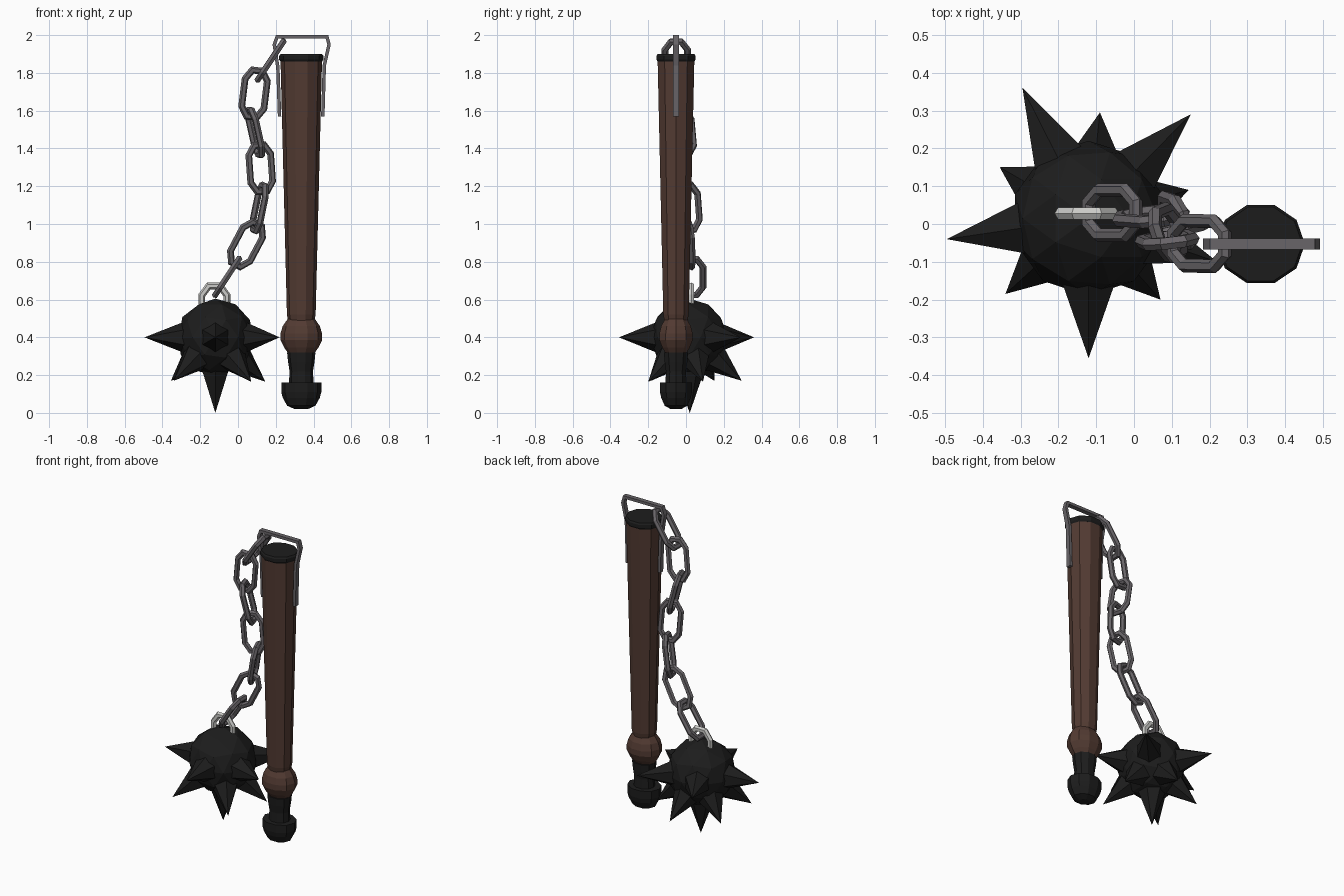
import bpy, bmesh, math
from mathutils import Vector, Matrix

if "Cube" in bpy.data.objects:
    bpy.data.objects.remove(bpy.data.objects["Cube"])


def mat(name, rgb):
    m = bpy.data.materials.new(name)
    m.diffuse_color = (*rgb, 1)
    m.use_nodes = True
    m.node_tree.nodes["Principled BSDF"].inputs["Base Color"].default_value = m.diffuse_color
    return m


WOOD = mat("brown wood", (0.085, 0.043, 0.032))
BLACK = mat("black iron", (0.012, 0.012, 0.012))
STEEL = mat("grey steel", (0.14, 0.13, 0.14))
BRIGHT = mat("bright steel", (0.6, 0.6, 0.58))


def finish(name, bm, material):
    bmesh.ops.recalc_face_normals(bm, faces=bm.faces)
    me = bpy.data.meshes.new(name)
    bm.to_mesh(me)
    bm.free()
    me.materials.append(material)
    ob = bpy.data.objects.new(name, me)
    bpy.context.collection.objects.link(ob)
    return ob


def skin(bm, rings, closed):
    """Join rings of vertices with quads, capping the ends if open."""
    n = len(rings[0])
    for i in range(len(rings) if closed else len(rings) - 1):
        a, b = rings[i], rings[(i + 1) % len(rings)]
        for j in range(n):
            k = (j + 1) % n
            bm.faces.new((a[j], a[k], b[k], b[j]))
    if not closed:
        bm.faces.new(rings[0])
        bm.faces.new(rings[-1])


def turned(name, profile, material, yscale):
    """Ten-sided turned part on the handle axis, profile = (radius, z)."""
    bm = bmesh.new()
    rings = []
    for r, z in profile:
        rings.append([bm.verts.new((0.335 + r * math.cos(t * math.tau / 10),
                                    -0.053 + r * yscale * math.sin(t * math.tau / 10), z))
                      for t in range(10)])
    skin(bm, rings, False)
    return finish(name, bm, material)


def sweep(name, pts, section, matrix, material, closed):
    """Sweep a section along a flat mitred path; matrix places the path plane."""
    bm = bmesh.new()
    pts = [Vector(p) for p in pts]
    n = len(pts)
    rings = []
    for i, p in enumerate(pts):
        before = pts[i - 1] if closed or i > 0 else 2 * p - pts[1]
        after = pts[(i + 1) % n] if closed or i < n - 1 else 2 * p - pts[i - 1]
        d0, d1 = (p - before).normalized(), (after - p).normalized()
        t = (d0 + d1).normalized()
        side = Vector((-t.y, t.x)) / max(0.5, t.dot(d1))
        rings.append([bm.verts.new(matrix @ Vector((p.x + side.x * s, p.y + side.y * s, h)))
                      for s, h in section])
    skin(bm, rings, closed)
    return finish(name, bm, material)


def tube(r):
    return [(r * math.cos(k * math.tau / 6), r * math.sin(k * math.tau / 6)) for k in range(6)]


def link(name, top, bottom, turn, material, width=0.155, r=0.018):
    """Long eight-cornered chain link between two outer ends."""
    top, bottom = Vector(top), Vector(bottom)
    axis = (top - bottom).normalized()
    turn = math.radians(turn)
    normal = Vector((math.cos(turn), math.sin(turn), 0))
    normal = (normal - axis * normal.dot(axis)).normalized()
    m = Matrix((axis, normal.cross(axis), normal)).transposed().to_4x4()
    m.translation = (top + bottom) / 2
    a, w = (top - bottom).length / 2 - r, width / 2 - r
    quarter = [(a, 0.45 * w), (a - 0.05, w)]
    pts = quarter + [(-x, y) for x, y in reversed(quarter)]
    pts += [(-x, -y) for x, y in pts]
    return sweep(name, pts, tube(r), m, material, True)


# Handle
turned("wooden_shaft", [(0.07, 0.49), (0.076, 0.52), (0.11, 1.87)], WOOD, 0.93)
turned("wooden_knob", [(0.065, 0.31), (0.09, 0.345), (0.11, 0.385), (0.11, 0.42),
                       (0.098, 0.46), (0.07, 0.50)], WOOD, 0.84)
turned("handle_cap", [(0.11, 1.86), (0.117, 1.87), (0.117, 1.89), (0.11, 1.90)], BLACK, 0.93)
turned("grip", [(0.066, 0.14), (0.062, 0.22), (0.07, 0.27), (0.075, 0.32)], BLACK, 0.9)
turned("pommel", [(0.035, 0.02), (0.075, 0.038), (0.098, 0.08), (0.106, 0.11), (0.106, 0.16)],
       BLACK, 0.84)

# Bent strap holding the chain on top of the handle
plane = Matrix(((1, 0, 0, 0), (0, 0, -1, -0.053), (0, 1, 0, 0), (0, 0, 0, 1)))
strap = [(0.22, 1.57), (0.211, 1.83), (0.192, 1.95), (0.207, 1.991), (0.471, 1.991),
         (0.482, 1.95), (0.457, 1.84), (0.449, 1.57)]
sweep("top_strap", strap, [(-0.009, -0.015), (0.009, -0.015), (0.009, 0.015), (-0.009, 0.015)],
      plane, STEEL, False)

# Chain: top end, bottom end, direction the link faces
chain = [((0.25, -0.053, 1.98), (0.095, -0.05, 1.75), 0),
         ((0.105, -0.05, 1.83), (0.07, -0.035, 1.55), 97),
         ((0.06, -0.035, 1.62), (0.12, -0.01, 1.35), 18),
         ((0.11, -0.02, 1.435), (0.13, -0.01, 1.155), 103),
         ((0.14, 0.0, 1.22), (0.085, 0.02, 0.95), 18),
         ((0.11, 0.015, 1.015), (-0.02, 0.025, 0.77), 103),
         ((0.015, 0.03, 0.83), (-0.13, 0.03, 0.61), 0)]
for i, (a, b, turn) in enumerate(chain):
    link(f"chain_link_{i + 1}", a, b, turn, STEEL)

# Shackle on the ball
link("ball_shackle", (-0.125, 0.028, 0.69), (-0.125, 0.028, 0.5), 90, BRIGHT, 0.17)

# Ball
CENTRE = Vector((-0.12, 0.015, 0.4))
bm = bmesh.new()
bmesh.ops.create_icosphere(bm, subdivisions=2, radius=0.205, matrix=Matrix.Translation(CENTRE))
finish("iron_ball", bm, BLACK)

# Spikes: a level row, a lower row and one straight down
tips = [(-0.12, -0.355, 0.4), (-0.495, -0.04, 0.4), (-0.295, 0.36, 0.4), (0.15, 0.29, 0.4),
        (0.22, -0.10, 0.4),
        (-0.09, 0.295, 0.17), (-0.355, 0.15, 0.17), (-0.34, -0.185, 0.17), (0.07, -0.2, 0.165),
        (0.145, 0.09, 0.165), (-0.12, 0.02, 0.0)]
for i, tip in enumerate(tips):
    d = Vector(tip) - CENTRE
    depth = d.length - 0.14
    m = Matrix.Translation(CENTRE + d.normalized() * (0.14 + depth / 2)) @ \
        d.to_track_quat('Z', 'Y').to_matrix().to_4x4()
    bm = bmesh.new()
    bmesh.ops.create_cone(bm, cap_ends=True, segments=6, radius1=0.093, radius2=0,
                          depth=depth, matrix=m)
    bmesh.ops.remove_doubles(bm, verts=bm.verts, dist=0.0005)
    finish(f"spike_{i + 1}", bm, BLACK)
